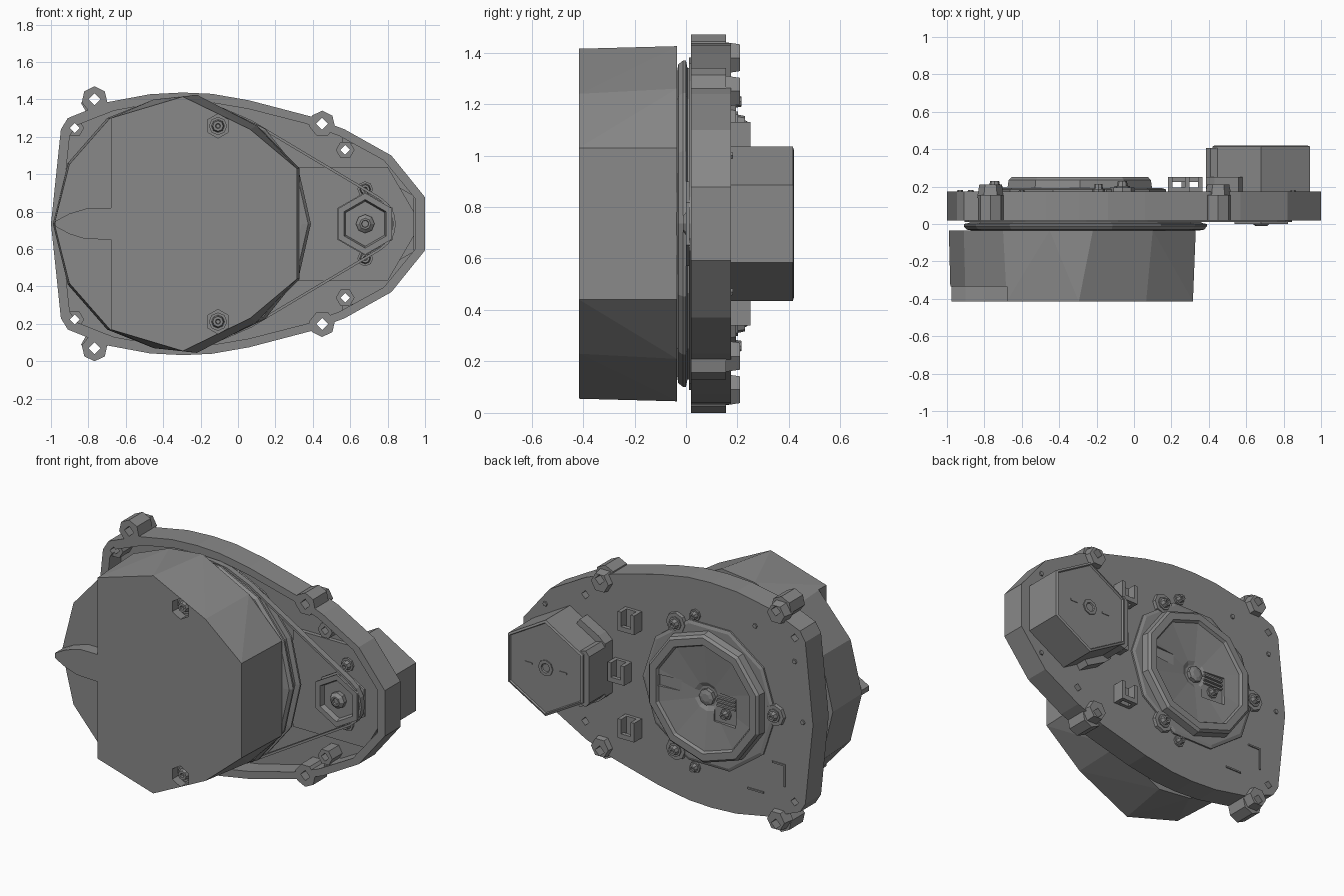
import bpy, bmesh, math
from mathutils import Vector

if "Cube" in bpy.data.objects:
    bpy.data.objects.remove(bpy.data.objects["Cube"])

MID = 0.735  # height of the mirror line
grey = bpy.data.materials.new("mid grey")
grey.diffuse_color = (0.25, 0.25, 0.25, 1)
grey.use_nodes = True
grey.node_tree.nodes["Principled BSDF"].inputs["Base Color"].default_value = grey.diffuse_color


def finish(name, bm):
    bmesh.ops.recalc_face_normals(bm, faces=bm.faces)
    me = bpy.data.meshes.new(name)
    bm.to_mesh(me)
    bm.free()
    me.materials.append(grey)
    ob = bpy.data.objects.new(name, me)
    bpy.context.collection.objects.link(ob)
    return ob


def prism(name, pts, y0, y1):
    """Extrude an (x, z) outline along y."""
    bm = bmesh.new()
    a = [bm.verts.new((x, y0, z)) for x, z in pts]
    b = [bm.verts.new((x, y1, z)) for x, z in pts]
    bm.faces.new(a)
    bm.faces.new(b)
    for i in range(len(a)):
        j = (i + 1) % len(a)
        bm.faces.new((a[i], a[j], b[j], b[i]))
    return finish(name, bm)


def lathe(name, cx, cz, prof, n, turn=0.0):
    """Revolve an (r, y) profile about the y direction, closed at both ends."""
    bm = bmesh.new()
    rings = []
    for r, y in prof:
        rings.append([bm.verts.new((cx + r * math.cos(turn + 2 * math.pi * i / n), y,
                                    cz + r * math.sin(turn + 2 * math.pi * i / n))) for i in range(n)])
    for p, q in zip(rings, rings[1:]):
        for i in range(n):
            j = (i + 1) % n
            bm.faces.new((p[i], p[j], q[j], q[i]))
    bm.faces.new(rings[0])
    bm.faces.new(rings[-1])
    return finish(name, bm)


def box(name, x0, x1, y0, y1, z0, z1):
    return prism(name, [(x0, z0), (x1, z0), (x1, z1), (x0, z1)], y0, y1)


def cut(ob, cutters):
    for c in cutters:
        m = ob.modifiers.new("cut", 'BOOLEAN')
        m.operation, m.solver, m.object = 'DIFFERENCE', 'EXACT', c
        bpy.context.view_layer.objects.active = ob
        bpy.ops.object.modifier_apply(modifier=m.name)


def drop(cutters):
    for c in cutters:
        bpy.data.objects.remove(c, do_unlink=True)


def mirrored(half):
    return half + [(x, 2 * MID - z) for x, z in reversed(half) if abs(z - MID) > 1e-4]


def screw(name, x, z, y, out, r=0.035):
    """Hex washer with a slotted round head, facing out = +1 or -1 along y."""
    lathe(name, x, z, [(r * 1.4, y), (r * 1.4, y + out * .012), (r, y + out * .012),
                       (r * .8, y + out * .04), (r * .4, y + out * .04), (r * .3, y + out * .025)], 8)


# Tray-shaped base plate
upper = [(-1, MID), (-.947, 1.24), (-.91, 1.30), (-.70, 1.385), (-.47, 1.428), (-.295, 1.437),
         (-.14, 1.43), (.06, 1.395), (.385, 1.31), (.57, 1.24), (.82, 1.10), (1, .877)]
outline = mirrored(upper)
plate = prism("base_plate", outline, .02, .175)
inner = [(x * .95, MID + (z - MID) * .93) for x, z in outline]
pocket = prism("pocket_cutter", inner, -.1, .14)
cut(plate, [pocket])
drop([pocket])

# Mounting ears and inner bosses, drilled through
holes, bosses = [], []
for s in (1, -1):
    for x, dz in ((-.767, .665), (.45, .535)):
        z = MID + s * dz
        lean = .02 * s
        bosses.append(lathe("mounting_ear", x, z, [(.07, .02), (.07, .155)], 7, s * math.pi / 2))
        bosses.append(lathe("ear_collar", x, z - lean, [(.072, .14), (.06, .21)], 6))
        holes.append(lathe("hole_cutter", x, z, [(.032, -.1), (.032, .4)], 4))
    for x, dz in ((-.873, .512), (.573, .395)):
        z = MID + s * dz
        bosses.append(lathe("inner_boss", x, z, [(.05, .04), (.05, .15)], 6))
        holes.append(lathe("hole_cutter", x, z, [(.026, -.1), (.026, .4)], 4))
for ob in [plate] + bosses:
    cut(ob, holes)
drop(holes)

# Raised pad under the belt drive
prism("drive_pad", mirrored([(.30, 1.04), (.80, 1.04), (.94, .80)]), .115, .145)

# Drum: hull of a front outline and a slightly larger back outline
front = mirrored([(-.98, MID), (-.90, 1.05), (-.68, 1.30), (-.295, 1.415), (.065, 1.24), (.315, 1.03)])
back = mirrored([(-.99, MID), (-.91, 1.06), (-.70, 1.30), (-.45, 1.40), (-.22, 1.425),
                 (.10, 1.26), (.33, 1.03)])
bm = bmesh.new()
for pts, y in ((front, -.415), (back, -.035)):
    for x, z in pts:
        bm.verts.new((x, y, z))
bmesh.ops.convex_hull(bm, input=bm.verts)
bmesh.ops.dissolve_limit(bm, angle_limit=.01, verts=bm.verts, edges=bm.edges)
drum = finish("drum", bm)
step = box("step_cutter", -1.2, -.68, -.6, -.335, -.2, 1.7)
wells = [lathe("well_cutter", -.107, MID + s * .523, [(.065, -.6), (.065, -.36)], 6, math.pi / 6)
         for s in (1, -1)]
cut(drum, [step] + wells)
drop([step] + wells)
prism("drum_tab", [(-.68, .82), (-.80, .82), (-.90, .79), (-.975, .75), (-.975, .72),
                   (-.90, .68), (-.82, .655), (-.68, .65)], -.415, -.335)
for s in (1, -1):
    screw("drum_bolt", -.107, MID + s * .523, -.36, -1)

# Large flanged belt wheel and its axle
lathe("large_wheel", -.26, MID, [(.60, -.036), (.635, -.03), (.65, -.012), (.65, .0), (.62, .006),
                                 (.62, .05), (.65, .056), (.65, .068)], 14)
lathe("axle", -.29, MID, [(.15, .06), (.15, .15)], 10)

# Small belt wheel with a hollow face and shaft
lathe("small_wheel", .68, MID, [(.17, .075), (.17, .06), (.145, .055), (.145, .02), (.165, .015),
                                (.165, .0), (.13, .0), (.12, .03)], 6, math.pi / 6)
lathe("motor_shaft", .68, MID, [(.05, .12), (.05, .005), (.03, -.012), (.02, -.012), (.018, 0)], 8)
for s in (1, -1):
    screw("motor_screw", .68, MID + s * .185, .115, -1, .03)

# Belt around both wheels
def belt_loop(off):
    big, small = .632 + off, .15 + off
    a = math.acos((big - small) / .94)
    pts = []
    for cx, r, t0, t1, n in ((-.26, big, a, 2 * math.pi - a, 16), (.68, small, -a, a, 6)):
        for i in range(n + 1):
            t = t0 + (t1 - t0) * i / n
            pts.append((cx + r * math.cos(t), MID + r * math.sin(t)))
    return pts

belt = prism("belt", belt_loop(.014), .012, .048)
gap = prism("belt_cutter", belt_loop(0), -.2, .3)
cut(belt, [gap])
drop([gap])

# Motor can with end boss and partial collar
lathe("motor_can", .68, MID, [(.30, .13), (.30, .415), (.285, .42), (.28, .41)], 6, math.pi / 6)
lathe("motor_end_boss", .68, MID, [(.05, .40), (.05, .417), (.03, .417), (.025, .41)], 8)
prism("motor_collar", mirrored([(.385, .90), (.43, .94), (.56, 1.01), (.60, .95)]), .15, .25)
prism("motor_guard", mirrored([(.385, .88), (.41, .91), (.45, .90)]), .24, .405)
for x in (.56, .80):
    box("motor_vent", x - .025, x + .025, .405, .414, MID - .006, MID + .006)

# Bearing housing on the back: flange, screw lobes and dished ring
HX = -.29
lathe("housing_flange", HX, MID, [(.46, .16), (.46, .185), (.44, .192)], 10)
housing = lathe("housing_ring", HX, MID, [(.41, .17), (.40, .235), (.385, .25), (.34, .25),
                                          (.33, .232), (.09, .205), (.06, .19)], 10, math.pi / 10)
window = box("window_cutter", -.50, -.34, .20, .4, .60, .78)
slot = box("slot_cutter", -.26, .03, .215, .4, .73, .80)
cut(housing, [window, slot])
drop([window, slot])
lathe("bearing_core", HX, MID, [(.05, .18), (.05, .215), (.025, .222)], 8)
screw("window_screw", -.42, .66, .20, 1, .025)
for i in range(3):
    box("window_rib", -.49, -.36, .195, .215, .70 + i * .025, .712 + i * .025)
for k in range(3):
    t = math.pi + k * 2 * math.pi / 3
    x, z = HX + .455 * math.cos(t), MID + .455 * math.sin(t)
    lathe("screw_lobe", x, z, [(.07, .16), (.065, .195)], 8)
    screw("housing_screw", x, z, .19, 1, .03)
for s in (1, -1):
    screw("side_screw", -.19, MID + s * .475, .175, 1, .025)

# Wire clips on the back
for x, z in ((.24, 1.07), (.31, MID), (.24, .40)):
    for s in (1, -1):
        box("clip_wall", x + s * .045 - .012, x + s * .045 + .012, .17, .25, z - .06, z + .06)
    box("clip_floor", x - .05, x + .05, .17, .195, z - .06, z + .06)
    box("clip_bridge", x - .05, x + .05, .225, .25, z - .06, z - .03)

# Small ridges and pins on the back
box("back_ridge", -.81, -.80, .17, .182, .30, .44)
box("back_ridge", -.80, -.72, .17, .182, .43, .44)
box("back_ridge", -.66, -.55, .17, .182, .22, .23)
for x, z in ((-.873, 1.10), (-.93, MID), (-.60, 1.25), (.85, 1.0), (.85, .47)):
    lathe("back_pin", x, z, [(.018, .17), (.014, .182)], 6)

# Small cable guides in the tray
for s in (1, -1):
    box("cable_guide", .56, .63, .05, .145, MID + s * .45 - .02, MID + s * .45 + .02)
